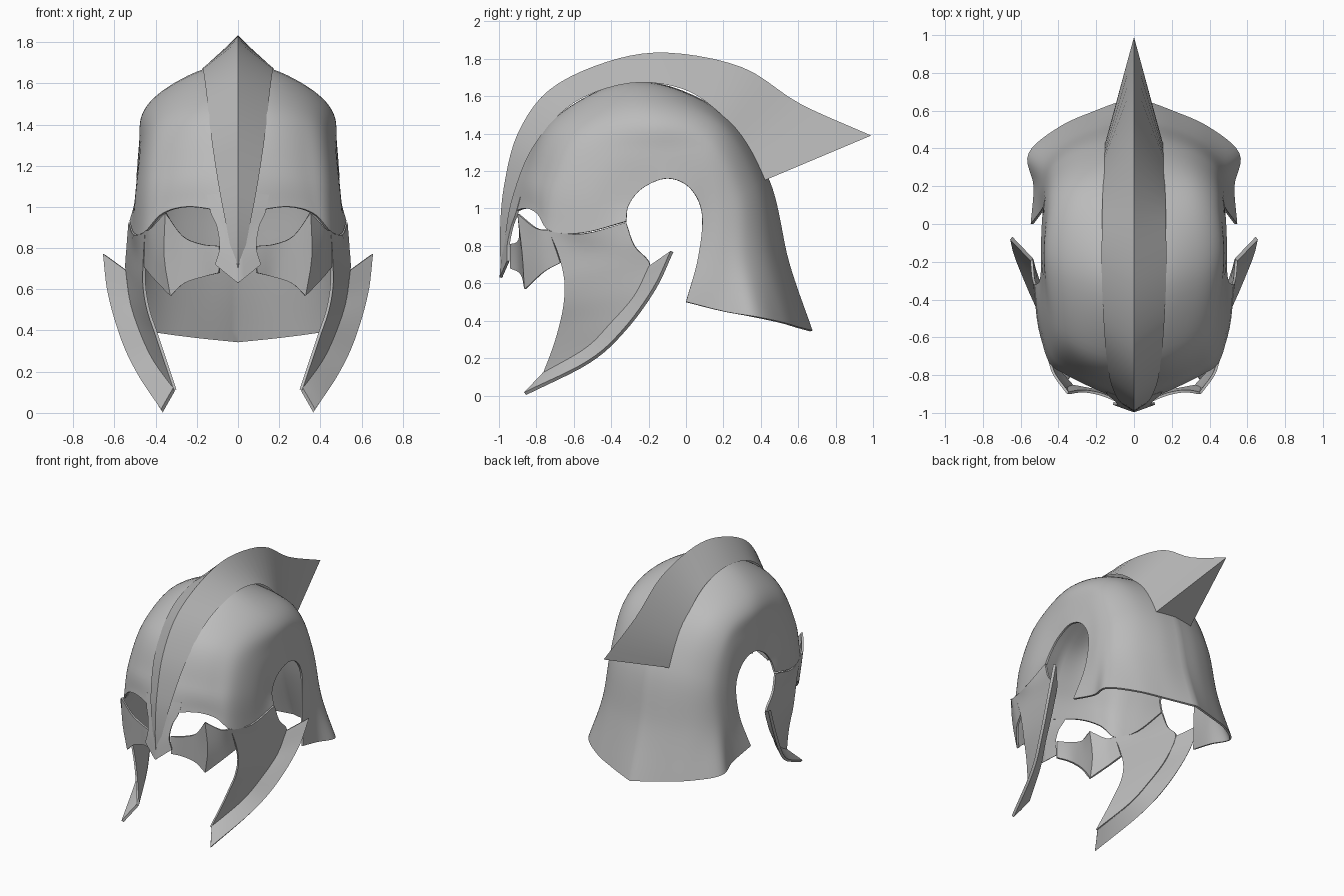
import bpy
import bmesh
from mathutils import Vector

cube = bpy.data.objects.get("Cube")
if cube:
    bpy.data.objects.remove(cube, do_unlink=True)

# One plain steel colour
steel = bpy.data.materials.new("grey_steel")
steel.use_nodes = True
steel.diffuse_color = (0.5, 0.5, 0.5, 1)
steel.node_tree.nodes["Principled BSDF"].inputs["Base Color"].default_value = (0.5, 0.5, 0.5, 1)


def spline(points, count):
    """Sample a smooth curve that passes through all the points."""
    pts = [Vector(p) for p in points]
    ends = [pts[0] * 2 - pts[1]] + pts + [pts[-1] * 2 - pts[-2]]
    result = []
    for i in range(count):
        t = i / (count - 1) * (len(pts) - 1)
        k = min(int(t), len(pts) - 2)
        t -= k
        a, b, c, d = ends[k:k + 4]
        result.append(b + (c - a) * t / 2
                      + (a - b * 2.5 + c * 2 - d / 2) * t ** 2
                      + ((b - c) * 1.5 + (d - a) / 2) * t ** 3)
    return result


def loft(bm, ribs, along, across):
    """Add a smooth sheet through the ribs; return its grid of vertices."""
    ribs = [spline(rib, across) for rib in ribs]
    columns = [spline(column, along) for column in zip(*ribs)]
    grid = [[bm.verts.new(p) for p in column] for column in columns]
    for left, right in zip(grid, grid[1:]):
        for j in range(along - 1):
            bm.faces.new((left[j], left[j + 1], right[j + 1], right[j]))
    return grid


def finish(name, bm, mirrored=True, thickness=0.014, angle=0.6):
    """Turn the sheet into a mirrored plate with smooth shading."""
    bmesh.ops.remove_doubles(bm, verts=bm.verts, dist=0.0005)
    bmesh.ops.recalc_face_normals(bm, faces=bm.faces)
    mesh = bpy.data.meshes.new(name)
    bm.to_mesh(mesh)
    bm.free()
    mesh.materials.append(steel)
    obj = bpy.data.objects.new(name, mesh)
    bpy.context.collection.objects.link(obj)
    if mirrored:
        mirror = obj.modifiers.new("mirror", "MIRROR")
        mirror.merge_threshold = 0.001
    if thickness:
        plate = obj.modifiers.new("plate", "SOLIDIFY")
        plate.thickness = thickness
        plate.offset = 0
    bpy.ops.object.select_all(action="DESELECT")
    obj.select_set(True)
    bpy.context.view_layer.objects.active = obj
    bpy.ops.object.convert(target="MESH")
    bpy.ops.object.shade_smooth_by_angle(angle=angle)


# Skull and neck guard: ribs fan from the brow over the top to the nape,
# each running from the ear opening to the centre line
front_ribs = [
    [(.52, -.32, .93), (.495, -.55, .87), (.445, -.725, .88), (.36, -.79, .97), (.22, -.86, 1), (0, -.955, .96)],
    [(.495, -.305, 1.02), (.485, -.52, 1.08), (.43, -.69, 1.13), (.33, -.77, 1.16), (.2, -.83, 1.18), (0, -.885, 1.19)],
    [(.485, -.23, 1.11), (.468, -.4, 1.27), (.415, -.54, 1.38), (.31, -.63, 1.44), (.16, -.69, 1.475), (0, -.7, 1.48)],
    [(.485, -.1, 1.16), (.473, -.14, 1.31), (.458, -.17, 1.45), (.36, -.23, 1.56), (.17, -.27, 1.66), (0, -.27, 1.675)],
]
back_ribs = [
    [(.48, .02, 1.11), (.46, .1, 1.28), (.42, .14, 1.38), (.32, .165, 1.46), (.16, .18, 1.5), (0, .19, 1.51)],
    [(.475, .085, .97), (.465, .2, 1.02), (.42, .295, 1.07), (.31, .37, 1.12), (.16, .415, 1.15), (0, .435, 1.16)],
    [(.49, .065, .74), (.49, .2, .73), (.47, .32, .72), (.36, .43, .72), (.18, .51, .71), (0, .545, .71)],
    [(.54, 0, .5), (.525, .2, .45), (.553, .37, .42), (.39, .51, .39), (.2, .595, .365), (0, .67, .345)],
]
bm = bmesh.new()
loft(bm, front_ribs + back_ribs, 57, 31)
finish("skull_and_neck_guard", bm)

# Nose guard, ending in a pointed flare
bm = bmesh.new()
loft(bm, [
    [(0, -.93, 1.06), (.15, -.88, 1.06)],
    [(0, -.955, .97), (.13, -.905, .97)],
    [(0, -.965, .88), (.1, -.93, .9)],
    [(0, -.98, .75), (.088, -.95, .8)],
    [(0, -.99, .63), (.11, -.95, .72)],
], 17, 5)
finish("nose_guard", bm)

# Crest: a tent with a sharp ridge and a swept-back point
ridge = [(-.99, .63), (-.994, .88), (-.973, 1.12), (-.9, 1.4), (-.73, 1.635),
         (-.42, 1.785), (-.1, 1.833), (.3, 1.755), (.61, 1.56), (.99, 1.39)]
foot = [(.005, -.98, .63), (.045, -.965, .85), (.09, -.92, 1.08), (.13, -.81, 1.34), (.155, -.6, 1.565),
        (.17, -.3, 1.67), (.17, -.02, 1.64), (.165, .18, 1.51), (.16, .32, 1.335), (.155, .42, 1.15)]
bm = bmesh.new()
right_side = loft(bm, [[f, (0, *r)] for f, r in zip(foot, ridge)], 46, 2)
left_side = loft(bm, [[(-f[0], *f[1:]), (0, *r)] for f, r in zip(foot, ridge)], 46, 2)
bm.faces.new((right_side[0][-1], right_side[1][-1], left_side[0][-1]))
finish("crest", bm, mirrored=False, thickness=0, angle=0.5)

# Cheek guards with a flange flaring out from the rear lower edge
seam = [(.54, -.19, .69), (.517, -.27, .53), (.467, -.4, .38), (.405, -.53, .25), (.31, -.76, .115)]
front_edge = [(.455, -.65, .62), (.435, -.652, .5), (.395, -.675, .38), (.355, -.71, .26), (.305, -.765, .112)]
flange_edge = [(.65, -.075, .77), (.625, -.17, .57), (.56, -.33, .35), (.48, -.52, .18), (.37, -.86, .01)]
top_rows = [[(.525, -.32, .925), (.5, -.55, .865), (.445, -.73, .88)],
            [(.535, -.275, .8), (.453, -.68, .75)]]
bm = bmesh.new()
loft(bm, top_rows + [list(pair) for pair in zip(seam, front_edge)], 31, 9)
finish("cheek_guards", bm)
bm = bmesh.new()
loft(bm, [list(pair) for pair in zip(seam, flange_edge)], 25, 3)
finish("cheek_flanges", bm, thickness=0.02)

# Eye guards: a vertical ridge with points above and below
eye_ridge = [(.35, -.895, .97), (.355, -.87, .76), (.325, -.858, .57)]
bm = bmesh.new()
loft(bm, [[(.445, -.73, .885), (.45, -.67, .71)],
          [(.42, -.8, .895), (.41, -.76, .66)],
          eye_ridge], 11, 7)
loft(bm, [eye_ridge,
          [(.27, -.885, .86), (.26, -.87, .63)],
          [(.18, -.9, .82), (.17, -.89, .66)],
          [(.09, -.935, .81), (.09, -.935, .68)]], 13, 7)
finish("eye_guards", bm)
